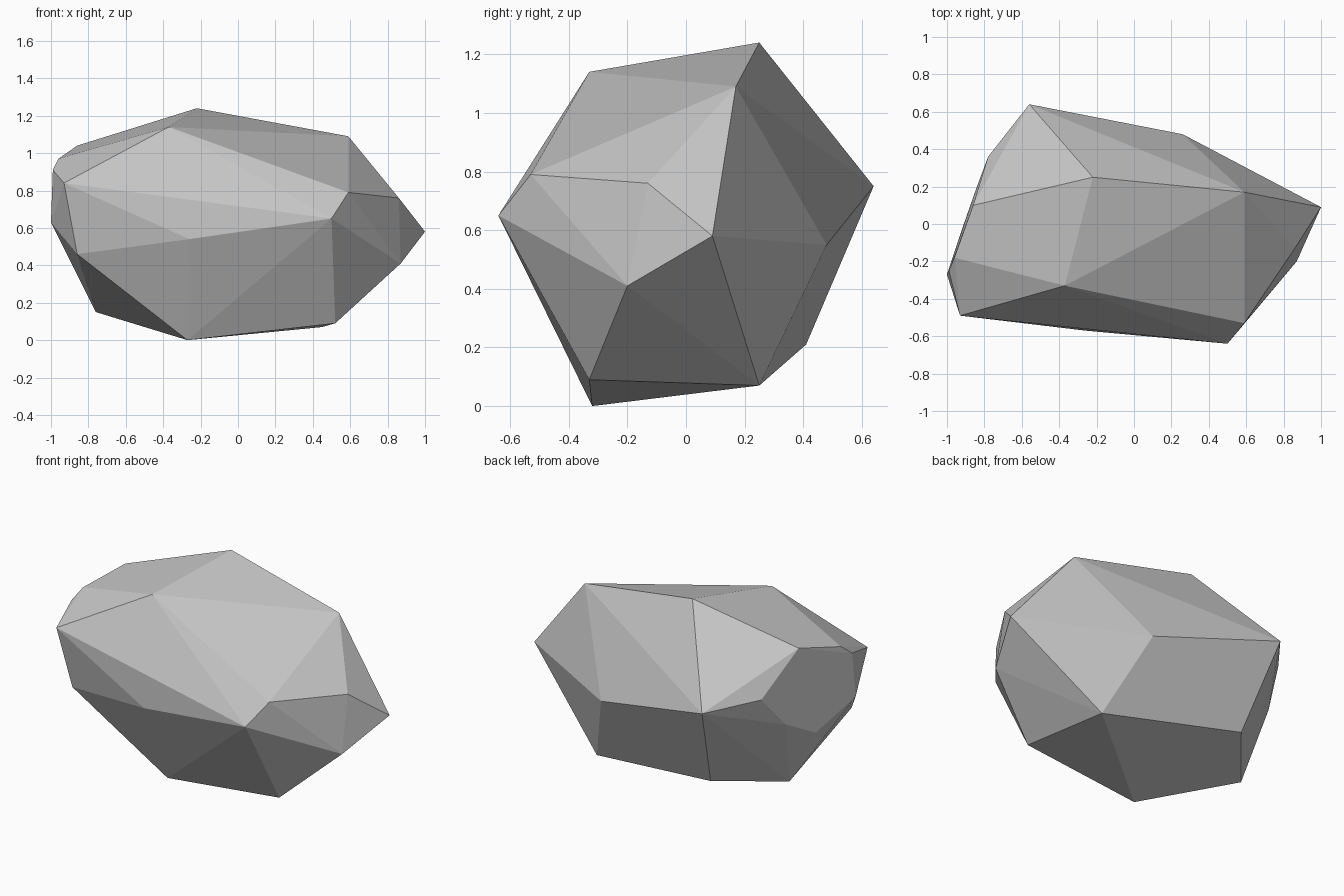
import bpy
import bmesh
import math

# Remove the default cube only
default_cube = bpy.data.objects.get("Cube")
if default_cube:
    bpy.data.objects.remove(default_cube, do_unlink=True)


def make_material(name, colour):
    material = bpy.data.materials.new(name)
    material.use_nodes = True
    material.diffuse_color = colour
    shader = next(node for node in material.node_tree.nodes
                  if node.type == "BSDF_PRINCIPLED")
    shader.inputs["Base Color"].default_value = colour
    shader.inputs["Roughness"].default_value = 0.9
    return material


def make_faceted_stone(name, corner_groups, material):
    """Wrap the corners in a convex shell and merge nearly flat facets."""
    bm = bmesh.new()
    for corners in corner_groups.values():
        for corner in corners:
            bm.verts.new(corner)
    bmesh.ops.convex_hull(bm, input=bm.verts[:])

    # Discard any corner that the shell does not use
    loose = [vert for vert in bm.verts if not vert.link_faces]
    bmesh.ops.delete(bm, geom=loose, context="VERTS")

    # Join triangles that belong to one broad facet
    bmesh.ops.dissolve_limit(bm, angle_limit=math.radians(3),
                             verts=bm.verts[:], edges=bm.edges[:])
    bmesh.ops.recalc_face_normals(bm, faces=bm.faces[:])
    for face in bm.faces:
        face.smooth = False

    mesh = bpy.data.meshes.new(name)
    bm.to_mesh(mesh)
    bm.free()
    mesh.materials.append(material)
    stone = bpy.data.objects.new(name, mesh)
    bpy.context.collection.objects.link(stone)
    return stone


# Corners of the stone, grouped by the region they shape
stone_corners = {
    "crown": [(-.22, .25, 1.24), (-.37, -.33, 1.14), (.59, .17, 1.09)],
    "front": [(.59, -.53, .79), (.5, -.64, .65), (-.26, -.57, .54),
              (-.93, -.49, .84), (-.86, -.43, .46)],
    "left_tip": [(.87, -.2, .41), (1, .09, .58), (.86, -.13, .76)],
    "right_end": [(-.86, .1, 1.04), (-.96, -.18, .97), (-.99, -.25, .91),
                  (-1, -.27, .63), (-.91, 0, .48), (-.84, .2, .59),
                  (-.78, .36, .79)],
    "back": [(-.56, .64, .75), (.26, .48, .55)],
    "base": [(-.27, -.32, 0), (.52, -.33, .09), (.45, .25, .07),
             (-.46, .41, .21), (-.76, .05, .15)],
}

stone_grey = make_material("stone_grey", (.56, .56, .56, 1))
make_faceted_stone("stone", stone_corners, stone_grey)
